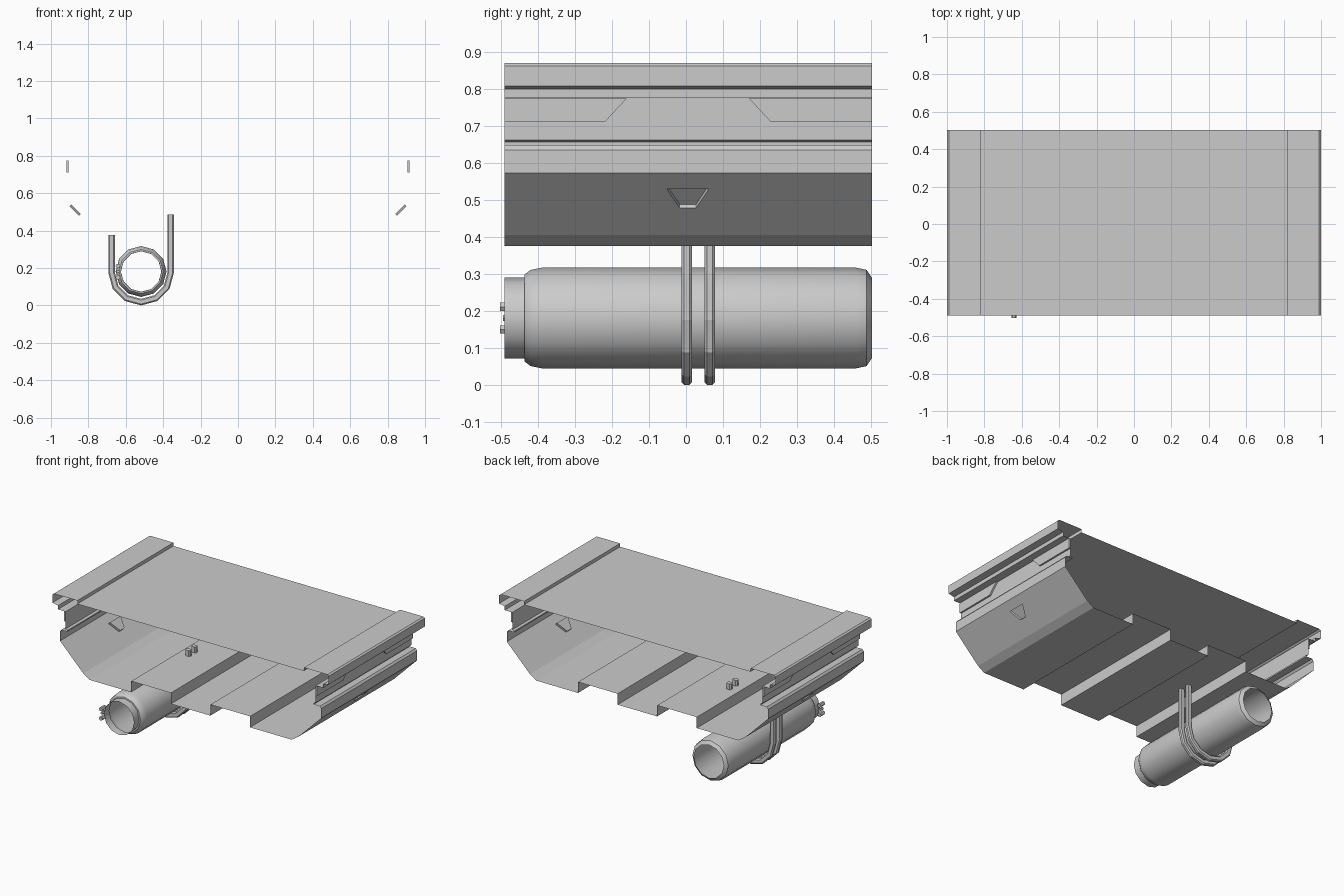
import bpy, bmesh
from math import sin, cos, pi

if "Cube" in bpy.data.objects:
    bpy.data.objects.remove(bpy.data.objects["Cube"])

Y0, Y1 = -0.49, 0.503
TANK_X, TANK_Z = -0.518, 0.181


def make_object(name, bm, mirror=False, smooth=False):
    bmesh.ops.remove_doubles(bm, verts=bm.verts, dist=1e-5)
    bmesh.ops.recalc_face_normals(bm, faces=bm.faces)
    mesh = bpy.data.meshes.new(name)
    bm.to_mesh(mesh)
    bm.free()
    obj = bpy.data.objects.new(name, mesh)
    bpy.context.collection.objects.link(obj)
    if mirror:
        mod = obj.modifiers.new("Mirror", "MIRROR")
        mod.use_clip = True
    if smooth:
        bpy.ops.object.select_all(action='DESELECT')
        obj.select_set(True)
        bpy.context.view_layer.objects.active = obj
        bpy.ops.object.shade_smooth_by_angle(angle=0.7)
    return obj


def face(bm, pts):
    return bm.faces.new([bm.verts.new(p) for p in pts])


def sheet(bm, profile):
    """Extrude an open (x, z) profile along the length."""
    for (xa, za), (xb, zb) in zip(profile, profile[1:]):
        face(bm, [(xa, Y0, za), (xb, Y0, zb), (xb, Y1, zb), (xa, Y1, za)])


def bridge(bm, rings, cap=False):
    """Skin a list of closed rings of points."""
    vs = [[bm.verts.new(p) for p in r] for r in rings]
    n = len(vs[0])
    for a, b in zip(vs, vs[1:]):
        for i in range(n):
            j = (i + 1) % n
            bm.faces.new((a[i], a[j], b[j], b[i]))
    if cap:
        bm.faces.new(vs[0])
        bm.faces.new(vs[-1])


# Deck with raised rims and stepped side walls (half, mirrored)
bm = bmesh.new()
sheet(bm, [(0, .848), (.82, .848), (.82, .87), (.99, .87), (1, .862), (1, .808),
           (.96, .80), (.96, .775), (.905, .775), (.905, .662), (.89, .657),
           (.89, .648), (.935, .648), (.945, .635), (.945, .573)])
make_object("deck_and_side_walls", bm, mirror=True)

# Corrugated floor with chamfered corner
bm = bmesh.new()
sheet(bm, [(0, .375), (.143, .375), (.143, .447), (.43, .447), (.43, .375),
           (.73, .375), (.777, .405)])
make_object("floor", bm, mirror=True)

# Sloped lower wall with a trapezoid recess
bm = bmesh.new()


def slope(y, z):
    return (.777 + (z - .405), y, z)


outer = [slope(Y0, .405), slope(Y1, .405), slope(Y1, .573), slope(Y0, .573)]
inner = [slope(-.017, .478), slope(.027, .478), slope(.062, .53), slope(-.052, .53)]
deep = [(x - .01, y, z + .01) for x, y, z in inner]
bridge(bm, [outer, inner, deep])
face(bm, deep)
make_object("sloped_wall", bm, mirror=True)

# Raised side panels with slanted ends
bm = bmesh.new()
for end, low, high in ((Y0, -.22, -.16), (Y1, .23, .17)):
    shape = [(end, .71), (low, .71), (high, .7745), (end, .7745)]
    bridge(bm, [[(x, y, z) for y, z in shape] for x in (.905, .916)])
    face(bm, [(.916, y, z) for y, z in shape])
make_object("side_panels", bm, mirror=True)

# Open-ended tank with a narrow neck at the front
bm = bmesh.new()
rings = []
for y, r in ((Y0, .109), (-.437, .109), (-.436, .118), (-.42, .130), (-.39, .136),
             (.46, .136), (.488, .130), (Y1, .108)):
    rings.append([(TANK_X + r * cos(2 * pi * i / 12), y, TANK_Z + r * sin(2 * pi * i / 12))
                  for i in range(12)])
bridge(bm, rings)
make_object("tank", bm, smooth=True)

# Hook straps: short leg, half circle, long leg through the floor
SECTION = [(.0175, .007), (.0105, .014), (-.0105, .014), (-.0175, .007),
           (-.0175, -.007), (-.0105, -.014), (.0105, -.014), (.0175, -.007)]
for k, yc in enumerate((.002, .064)):
    bm = bmesh.new()
    cz, R = .1755, .158
    stations = [(pi, .375)] + [(pi + pi * i / 6, None) for i in range(7)] + [(2 * pi, .485)]
    rings = []
    for a, top in stations:
        rings.append([(TANK_X + (R + s) * cos(a), yc + t,
                       top if top else cz + (R + s) * sin(a)) for s, t in SECTION])
    bridge(bm, rings, cap=True)
    make_object("strap_%d" % (k + 1), bm)

# Small valve studs on the tank neck
for k, (z, r, ya, yb) in enumerate(((.211, .013, -.503, -.46), (.150, .013, -.503, -.46),
                                    (.181, .009, -.494, -.46))):
    bm = bmesh.new()
    rings = [[(-.642 + r * cos(pi * i / 3), y, z + r * sin(pi * i / 3)) for i in range(6)]
             for y in (ya, yb)]
    bridge(bm, rings, cap=True)
    make_object("valve_stud_%d" % (k + 1), bm)
